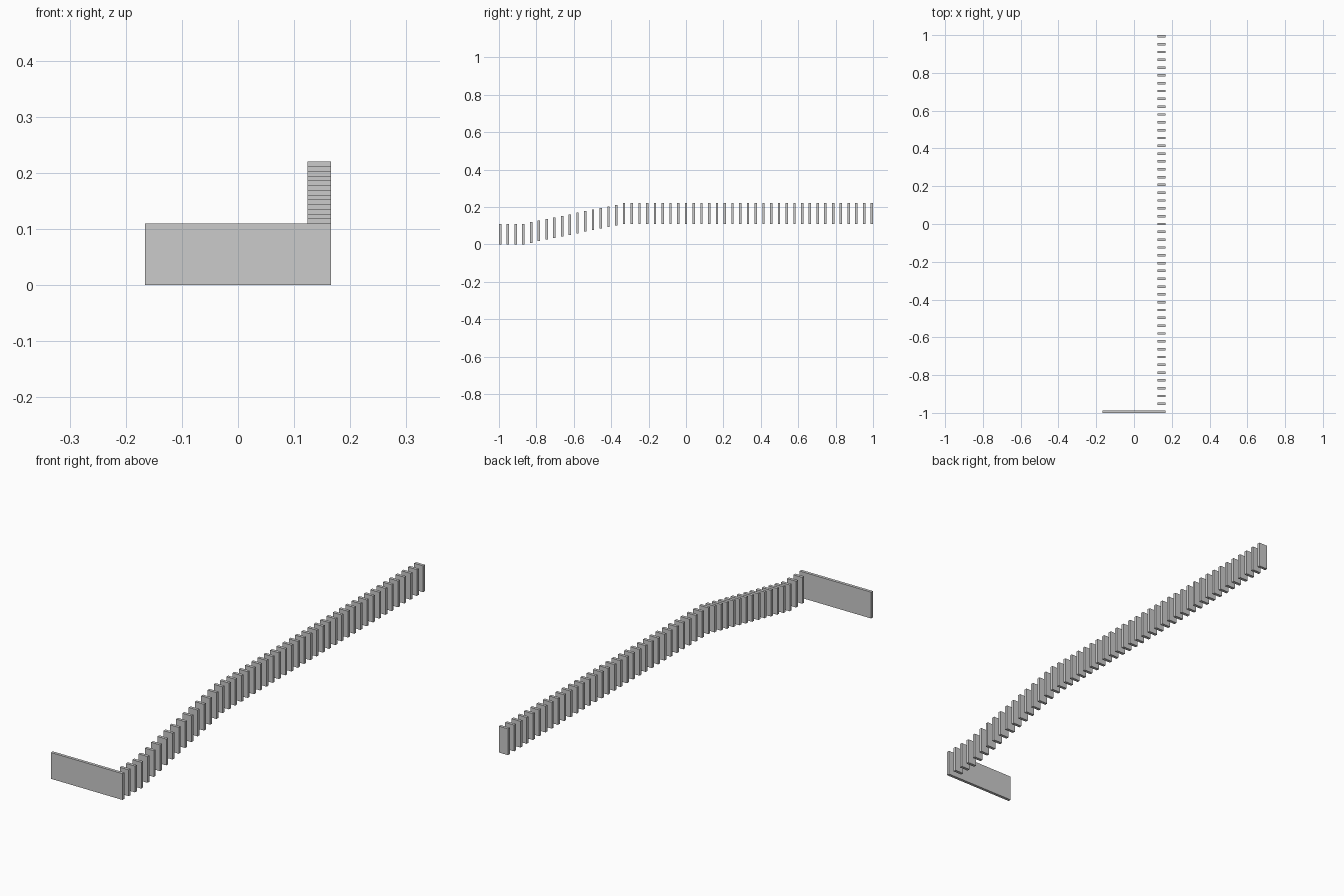
import bpy

if "Cube" in bpy.data.objects:
    bpy.data.objects.remove(bpy.data.objects["Cube"])

STEP = 0.0414      # slat spacing, also slat width
THICK = 0.0125     # slat thickness
HEIGHT = 0.11
RIGHT = 0.1655     # outer edge of the row
RISE = 0.11        # height gained along the slope


def box(name, x0, x1, y0, z0):
    bpy.ops.mesh.primitive_cube_add(
        size=1, location=((x0 + x1) / 2, y0 + THICK / 2, z0 + HEIGHT / 2))
    ob = bpy.context.object
    ob.name = name
    ob.scale = (x1 - x0, THICK, HEIGHT)
    bpy.ops.object.transform_apply(location=False, rotation=False, scale=True)
    return ob


# Wide panel closing the front end
box("front_panel", -RIGHT, RIGHT, -1, 0)

# Row of slats: level, climbing between slats 3 and 16, then level again
COUNT = 48
pitch = (2 - THICK) / COUNT
for i in range(1, COUNT + 1):
    t = min(max((i - 3) / 13, 0), 1)
    box(f"slat_{i:02d}", RIGHT - STEP, RIGHT, -1 + i * pitch, RISE * t)
